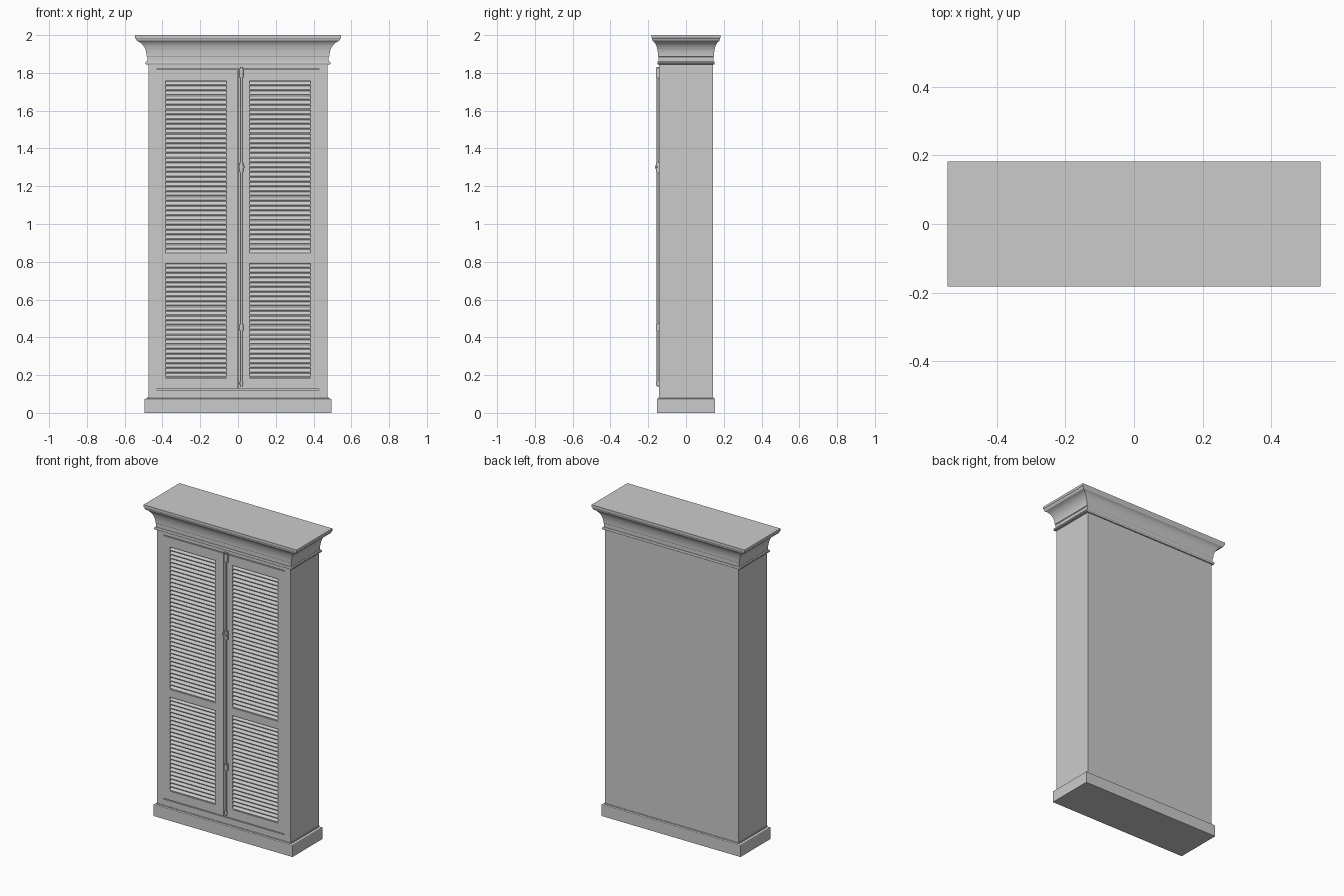
import bpy, bmesh, math
from mathutils import Matrix, Vector

if "Cube" in bpy.data.objects:
    bpy.data.objects.remove(bpy.data.objects["Cube"])

grey = bpy.data.materials.new("painted_grey")
grey.diffuse_color = (0.6, 0.6, 0.6, 1)
grey.use_nodes = True
grey.node_tree.nodes["Principled BSDF"].inputs["Base Color"].default_value = grey.diffuse_color

HX, HY = 0.475, 0.143        # carcass half width / half depth
FRONT, BACK = -HY, -0.128    # door face and panel recess planes


def finish(name, bm, smooth=False):
    bmesh.ops.recalc_face_normals(bm, faces=bm.faces)
    me = bpy.data.meshes.new(name)
    bm.to_mesh(me)
    bm.free()
    ob = bpy.data.objects.new(name, me)
    bpy.context.collection.objects.link(ob)
    me.materials.append(grey)
    if smooth:
        bpy.context.view_layer.objects.active = ob
        ob.select_set(True)
        bpy.ops.object.shade_smooth_by_angle(angle=math.radians(35))
        ob.select_set(False)
    return ob


def add_box(bm, x0, x1, y0, y1, z0, z1):
    m = Matrix.LocRotScale(Vector(((x0 + x1) / 2, (y0 + y1) / 2, (z0 + z1) / 2)),
                           None, Vector((x1 - x0, y1 - y0, z1 - z0)))
    bmesh.ops.create_cube(bm, size=1, matrix=m)


def add_cyl(bm, x, y, z0, z1, r, r2=None, axis='Z'):
    rot = Matrix.Rotation(math.pi / 2, 4, 'X') if axis == 'Y' else Matrix()
    c = (x, y, (z0 + z1) / 2) if axis == 'Z' else (x, (z0 + z1) / 2, y)
    bmesh.ops.create_cone(bm, cap_ends=True, segments=16, radius1=r,
                          radius2=r if r2 is None else r2, depth=z1 - z0,
                          matrix=Matrix.Translation(c) @ rot)


def moulding(name, profile):
    """Stack rectangular rings: profile is (overhang x, overhang y, z)."""
    bm = bmesh.new()
    rings = [[bm.verts.new((sx * (HX + ox), sy * (HY + oy), z))
              for sx, sy in ((-1, -1), (1, -1), (1, 1), (-1, 1))] for ox, oy, z in profile]
    for a, b in zip(rings, rings[1:]):
        for i in range(4):
            j = (i + 1) % 4
            bm.faces.new((a[i], a[j], b[j], b[i]))
    bm.faces.new(rings[0])
    bm.faces.new(rings[-1])
    return finish(name, bm)


# plinth and crown
moulding("plinth", [(.02, .01, 0), (.02, .01, .07), (.018, .009, .074), (.004, .002, .078), (.004, .002, .084)])
crown = [(.012, .007, 1.845), (.016, .009, 1.849), (.016, .009, 1.856), (.012, .007, 1.86),
         (.005, .003, 1.861), (.005, .003, 1.885)]
for i in range(9):           # cove sweeping outward
    a = i / 8 * math.radians(75)
    t = (1 - math.cos(a)) / (1 - math.cos(math.radians(75)))
    s = math.sin(a) / math.sin(math.radians(75))
    crown.append((.009 + .048 * t, .005 + .026 * t, 1.888 + .08 * s))
crown += [(.062, .034, 1.971), (.067, .037, 1.982), (.07, .039, 1.985), (.07, .039, 2.0)]
moulding("crown", crown)

# carcass behind the doors
bm = bmesh.new()
add_box(bm, -HX, HX, BACK, HY, .075, 1.85)
finish("carcass", bm)

# face frame: outer stiles and the rails above and below the doors
bm = bmesh.new()
for s in (-1, 1):
    x0, x1 = sorted((s * .43, s * HX))
    add_box(bm, x0, x1, FRONT, BACK, .075, 1.85)
add_box(bm, -.43, .43, FRONT, BACK, .075, .122)
add_box(bm, -.43, .43, FRONT, BACK, 1.822, 1.85)
finish("face_frame", bm)

# doors with two louvred openings each
OPENINGS = ((.185, .79, 24), (.84, 1.756, 36))
for side, s in (("left", -1), ("right", 1)):
    bm = bmesh.new()
    for a, b in ((.002, .06), (.385, .43)):
        x0, x1 = sorted((s * a, s * b))
        add_box(bm, x0, x1, FRONT, BACK, .127, 1.817)
    x0, x1 = sorted((s * .06, s * .385))
    for z0, z1 in ((.127, .185), (.79, .84), (1.756, 1.817)):
        add_box(bm, x0, x1, FRONT, BACK, z0, z1)
    finish(side + "_door_frame", bm)

    bm = bmesh.new()
    for z0, z1, n in OPENINGS:
        p = (z1 - z0) / n
        for i in range(n):
            z = z0 + i * p
            pts = ((FRONT + .001, z + .002), (FRONT + .001, z + .007),
                   (BACK + .001, z + p), (BACK + .001, z + .009))
            ends = [[bm.verts.new((x, py, pz)) for py, pz in pts] for x in (x0, x1)]
            bm.faces.new(ends[0])
            bm.faces.new(ends[1])
            for k in range(4):
                j = (k + 1) % 4
                bm.faces.new((ends[0][k], ends[0][j], ends[1][j], ends[1][k]))
    finish(side + "_louvres", bm)

# long bolt rod with its brackets, knob and foot
RX, RY = .018, FRONT - .006
bm = bmesh.new()
add_cyl(bm, RX, RY, .14, 1.83, .006)
finish("bolt_rod", bm, True)

bm = bmesh.new()
for z0, z1 in ((1.77, 1.83), (1.27, 1.33), (.43, .475)):
    add_box(bm, RX - .015, RX + .015, FRONT - .004, FRONT + .002, z0, z1)
    add_cyl(bm, RX, RY, z0 + .006, z1 - .006, .011)
add_box(bm, RX - .009, RX + .009, FRONT - .004, FRONT + .002, .145, .17)
add_cyl(bm, RX, RY, .150, .164, .009)
finish("bolt_brackets", bm, True)

bm = bmesh.new()
add_cyl(bm, RX, 1.302, FRONT - .022, FRONT - .012, .008, axis='Y')
add_box(bm, RX - .02, RX + .02, FRONT - .016, FRONT - .008, 1.297, 1.307)
finish("bolt_handle", bm, True)
